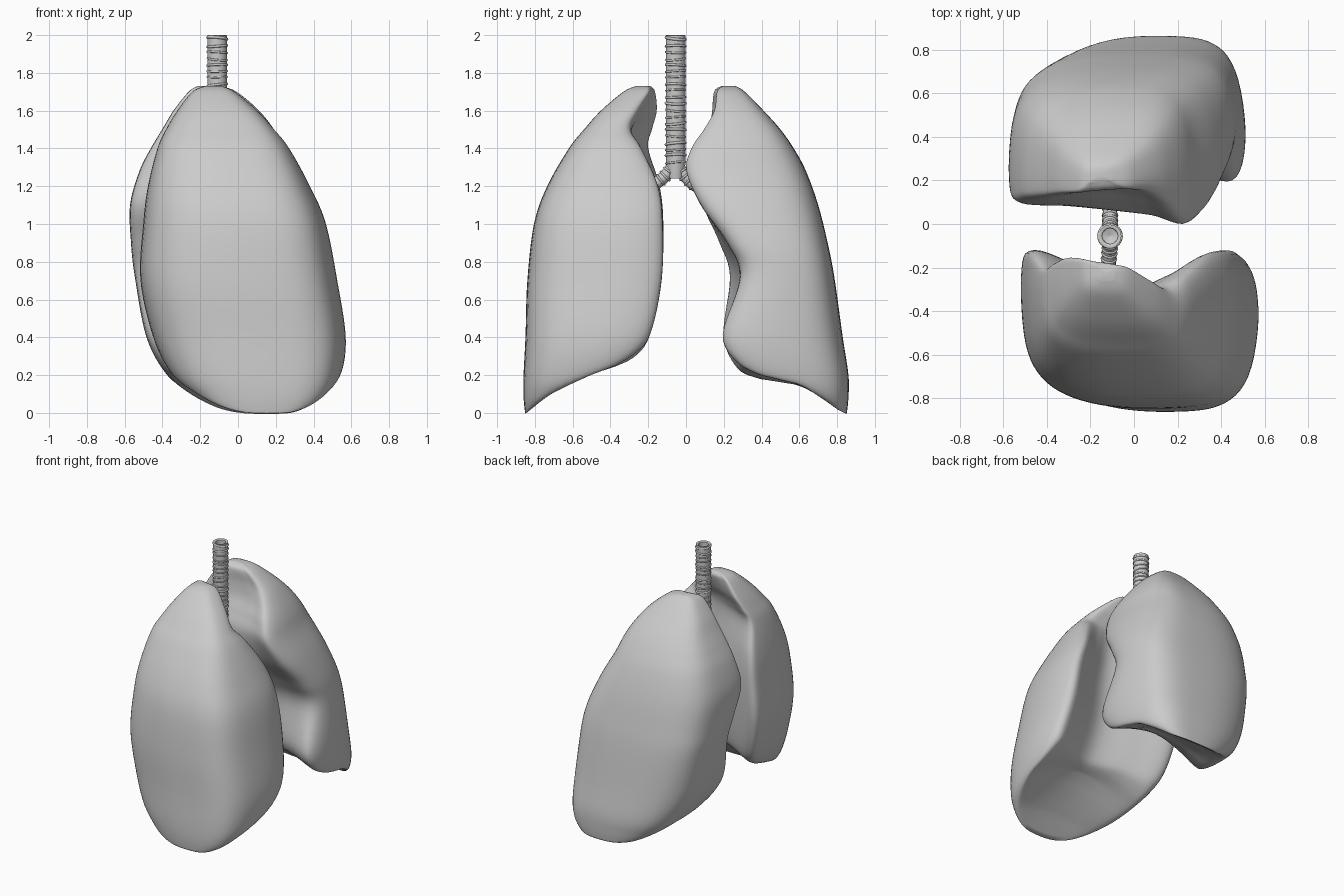
import bpy, bmesh, math, random
from mathutils import Vector

if "Cube" in bpy.data.objects:
    bpy.data.objects.remove(bpy.data.objects["Cube"])

random.seed(4)


def lerp(a, b, t):
    return a + (b - a) * t


def spline(pts, steps, closed=False):
    """Catmull-Rom through tuples of any size."""
    n = len(pts)
    pick = (lambda i: pts[i % n]) if closed else (lambda i: pts[max(0, min(n - 1, i))])
    out = []
    for i in range(n if closed else n - 1):
        p = [pick(i + k) for k in (-1, 0, 1, 2)]
        for s in range(steps):
            t = s / steps
            out.append(tuple(0.5 * (2 * b + (c - a) * t + (2 * a - 5 * b + 4 * c - d) * t * t
                                    + (3 * b - a - 3 * c + d) * t ** 3)
                             for a, b, c, d in zip(*p)))
    if not closed:
        out.append(tuple(pts[-1]))
    return out


def table(pts, v):
    """Piecewise linear lookup."""
    if v <= pts[0][0]:
        return pts[0][1]
    for (a, fa), (b, fb) in zip(pts, pts[1:]):
        if v <= b:
            return lerp(fa, fb, (v - a) / (b - a))
    return pts[-1][1]


def section(x0, x1, yo, yb, ym, yf):
    """D-shaped cross-section: broad outer wall, hollowed inner wall."""
    pts = [(.05, yb), (0, lerp(yb, yo, .15)), (.02, lerp(yb, yo, .6)), (.11, lerp(yb, yo, .84)),
           (.29, lerp(yb, yo, .965)), (.55, yo), (.82, lerp(yf, yo, .955)), (.955, lerp(yf, yo, .75)),
           (1, lerp(yf, yo, .3)), (.94, yf), (.74, lerp(ym, yf, .4)), (.54, ym), (.28, lerp(ym, yb, .5))]
    return spline([(lerp(x0, x1, u), y) for u, y in pts], 6, True)


def lung(name, levels, floor_pts, side):
    """Loft the sections, then press the domed underside into the bottom."""
    rings = []
    for z, *par in spline(levels, 6):
        rings.append([(x, y, z) for x, y in section(*par)])
    last = rings[-1]
    n = len(last)
    cx, cy = (sum(p[k] for p in last) / n for k in (0, 1))
    for s in (.85, .7, .55, .4, .25, .1):
        rings.append([(lerp(cx, x, s), lerp(cy, y, s), z) for x, y, z in last])

    def press(p):
        x, y, z = p
        d = .86 - y
        dome = .14 * max(0, 1 - ((x - .1) / .45) ** 2) * max(0, min(1, d / .42))
        f = table(floor_pts, d) + dome
        k = .02 + .07 * max(0, min(1, d / .6))
        z = (z + f + math.sqrt((z - f) ** 2 + k ** 2)) / 2
        return (x, y * side, z)

    bm = bmesh.new()
    vs = [[bm.verts.new(press(p)) for p in r] for r in rings]
    for a, b in zip(vs, vs[1:]):
        for i in range(n):
            j = (i + 1) % n
            bm.faces.new((a[i], a[j], b[j], b[i]))
    for r in (vs[0], vs[-1]):
        c = bm.verts.new(sum((v.co for v in r), Vector()) / n)
        for i in range(n):
            bm.faces.new((r[i], r[(i + 1) % n], c))
    bmesh.ops.recalc_face_normals(bm, faces=bm.faces)
    for f in bm.faces:
        f.smooth = True
    me = bpy.data.meshes.new(name)
    bm.to_mesh(me)
    bm.free()
    ob = bpy.data.objects.new(name, me)
    bpy.context.collection.objects.link(ob)


# Lung levels: z, back x, front x, outer y, inner y at back / middle / front
lung("right_lung", [
    (1.73, -.17, -.09, .26, .19, .20, .21),
    (1.70, -.24, -.02, .33, .165, .18, .20),
    (1.60, -.32, .10, .45, .155, .22, .26),
    (1.50, -.38, .19, .54, .18, .28, .30),
    (1.40, -.425, .27, .62, .20, .30, .24),
    (1.20, -.475, .38, .735, .14, .29, .15),
    (1.00, -.50, .465, .805, .12, .28, .125),
    (.70, -.515, .525, .84, .13, .29, .13),
    (.40, -.45, .57, .85, .19, .34, .19),
    (.20, -.36, .55, .86, .29, .40, .29),
    (.08, -.25, .49, .86, .40, .46, .40),
    (-.02, -.13, .39, .85, .55, .55, .55)],
    [(0, -.02), (.14, .07), (.36, .175), (.5, .225), (.62, .28)], -1)

lung("left_lung", [
    (1.73, -.21, -.10, .26, .19, .20, .20),
    (1.70, -.26, -.01, .31, .15, .16, .17),
    (1.60, -.34, .11, .41, .14, .16, .155),
    (1.50, -.40, .19, .50, .13, .145, .10),
    (1.40, -.46, .25, .57, .12, .10, .035),
    (1.28, -.52, .30, .635, .11, .06, .01),
    (1.10, -.57, .385, .70, .10, .09, .09),
    (.90, -.565, .45, .75, .18, .21, .23),
    (.72, -.545, .475, .785, .235, .28, .30),
    (.40, -.485, .51, .83, .20, .28, .20),
    (.20, -.385, .50, .86, .27, .36, .27),
    (.08, -.27, .46, .86, .38, .44, .38),
    (-.02, -.13, .37, .85, .55, .55, .55)],
    [(0, -.02), (.06, .0), (.16, .055), (.26, .11), (.46, .135), (.57, .17), (.66, .23)], 1)

# Windpipe: hollow lathed tube
CX, CY = -.11, -.055
prof = [(.040, 1.24), (.052, 1.32), (.052, 1.999), (.046, 2.0), (.036, 1.995), (.034, 1.37), (.001, 1.36)]
bm = bmesh.new()
N = 32
tube = [[bm.verts.new((CX + r * math.cos(2 * math.pi * i / N), CY + r * math.sin(2 * math.pi * i / N), z))
         for i in range(N)] for r, z in prof]
for a, b in zip(tube, tube[1:]):
    for i in range(N):
        j = (i + 1) % N
        bm.faces.new((a[i], a[j], b[j], b[i]))
me = bpy.data.meshes.new("windpipe")
bm.to_mesh(me)
bm.free()
ob = bpy.data.objects.new("windpipe", me)
bpy.context.collection.objects.link(ob)
bpy.context.view_layer.objects.active = ob
ob.select_set(True)
bpy.ops.object.shade_smooth_by_angle(angle=math.radians(40))


def ring(name, pos, axis, major, minor):
    """One cartilage ring around the given axis."""
    bpy.ops.mesh.primitive_torus_add(major_segments=28, minor_segments=8, location=pos,
                                     rotation=Vector(axis).to_track_quat('Z', 'Y').to_euler(),
                                     major_radius=major, minor_radius=minor)
    o = bpy.context.object
    o.name = name
    bpy.ops.object.shade_smooth()


# Slightly tilted cartilage rings
for k in range(20):
    tilt = (random.uniform(-.12, .12), random.uniform(-.12, .12), 1)
    z = 1.325 + k * .0345 + random.uniform(-.005, .005)
    ring("windpipe_ring", (CX, CY, z), tilt, .051, random.uniform(.005, .008))

# Two bronchi branching into the lungs
for name, path in (("right_bronchus", [(CX, CY, 1.33), (CX, -.10, 1.265), (CX - .005, -.16, 1.215), (CX - .01, -.25, 1.17)]),
                   ("left_bronchus", [(CX, CY, 1.33), (CX, -.015, 1.265), (CX, .04, 1.21), (CX, .11, 1.17)])):
    pts = [Vector(p) for p in spline(path, 5)]
    cu = bpy.data.curves.new(name, 'CURVE')
    cu.dimensions = '3D'
    cu.bevel_depth = .033
    cu.bevel_resolution = 5
    cu.use_fill_caps = True
    sp = cu.splines.new('POLY')
    sp.points.add(len(pts) - 1)
    for q, p in zip(sp.points, pts):
        q.co = (*p, 1)
    bpy.context.collection.objects.link(bpy.data.objects.new(name, cu))
    for i in range(4, len(pts) - 2, 2):
        ring(name + "_ring", pts[i], pts[i + 1] - pts[i - 1], .032, .006)
